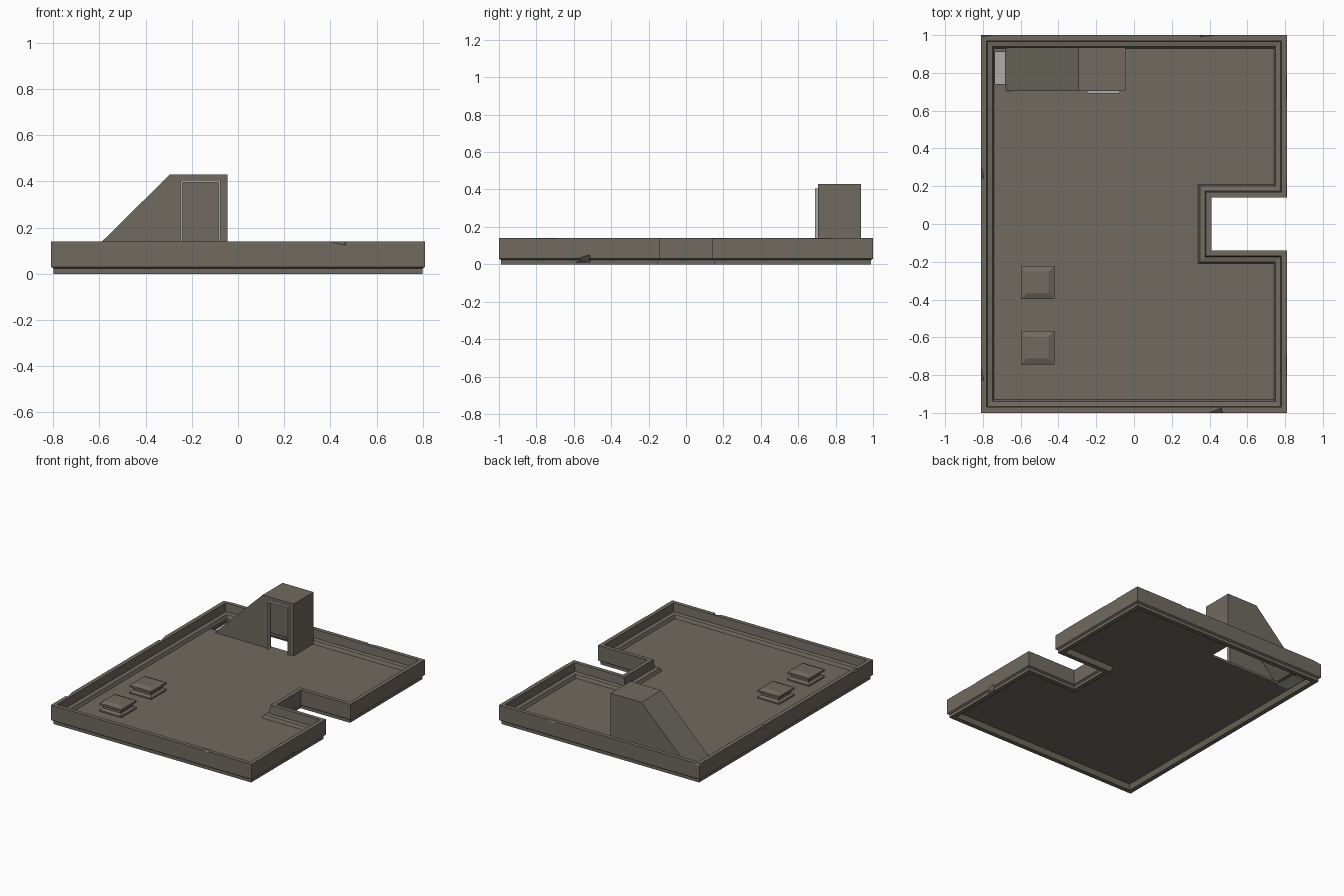
import bpy, bmesh
from mathutils import Vector, Matrix, Euler

if "Cube" in bpy.data.objects:
    bpy.data.objects.remove(bpy.data.objects["Cube"])


def material(name, rgb):
    m = bpy.data.materials.new(name)
    m.diffuse_color = (*rgb, 1)
    m.use_nodes = True
    m.node_tree.nodes["Principled BSDF"].inputs["Base Color"].default_value = m.diffuse_color
    return m


CONCRETE = material("weathered concrete", (0.160, 0.145, 0.118))
PALE = material("pale grey paint", (0.42, 0.42, 0.41))


def finish(name, bm, mat):
    bmesh.ops.recalc_face_normals(bm, faces=bm.faces)
    me = bpy.data.meshes.new(name)
    bm.to_mesh(me)
    bm.free()
    me.materials.append(mat)
    ob = bpy.data.objects.new(name, me)
    bpy.context.collection.objects.link(ob)
    return ob


def box(name, lo, hi, mat=CONCRETE, rot=(0, 0, 0)):
    lo, hi = Vector(lo), Vector(hi)
    bm = bmesh.new()
    bmesh.ops.create_cube(bm, size=1, matrix=Matrix.LocRotScale(
        (lo + hi) / 2, Euler(rot), hi - lo))
    return finish(name, bm, mat)


def cut(ob, cutters):
    for c in cutters:
        mod = ob.modifiers.new("cut", 'BOOLEAN')
        mod.object, mod.operation, mod.solver = c, 'DIFFERENCE', 'EXACT'
    bpy.context.view_layer.update()
    dg = bpy.context.evaluated_depsgraph_get()
    me = bpy.data.meshes.new_from_object(ob.evaluated_get(dg))
    ob.modifiers.clear()
    ob.data = me
    for c in cutters:
        bpy.data.objects.remove(c)


def outline(d):
    """Roof outline with the side notch, inset by d."""
    x, y, nx, ny = 0.81 - d, 1 - d, 0.41 - d, 0.14 + d
    return [(-x, -y), (x, -y), (x, -ny), (nx, -ny),
            (nx, ny), (x, ny), (x, y), (-x, y)]


def prism_y(name, profile, y0, y1):
    """Extrude an x-z profile along y."""
    bm = bmesh.new()
    a, b = ([bm.verts.new((x, y, z)) for x, z in profile] for y in (y0, y1))
    n = len(profile)
    bm.faces.new(a)
    bm.faces.new(b)
    for i in range(n):
        j = (i + 1) % n
        bm.faces.new((a[i], a[j], b[j], b[i]))
    return finish(name, bm, CONCRETE)


# Roof slab: parapet profile swept round the outline, capped above and below
section = [(0.07, 0.052), (0.06, 0.075), (0.035, 0.08), (0.03, 0.14), (0, 0.14),
           (0, 0.03), (0.012, 0.022), (0.012, 0), (0.045, 0), (0.06, 0.035)]
bm = bmesh.new()
rings = [[bm.verts.new((x, y, z)) for x, y in outline(d)] for d, z in section]
for r, s in zip(rings, rings[1:]):
    for i in range(8):
        j = (i + 1) % 8
        bm.faces.new((r[i], r[j], s[j], s[i]))
bm.faces.new(rings[0])
bm.faces.new(rings[-1])
roof = finish("roof_slab", bm, CONCRETE)

# Stairwell hole and chips knocked out of the parapet edges
cutters = [box("stairwell_cutter", (-0.735, 0.74, -0.1), (-0.06, 0.91, 0.07))]
chips = [(0.41, -1, 0.14), (0.41, 1, 0.14), (-0.81, -0.77, 0.14), (0.81, -0.75, 0.14),
         (0.81, 0.72, 0.14), (-0.81, 0.3, 0.14), (-0.76, 1, 0.14), (0.81, 0.16, 0.14),
         (0.81, -0.57, 0.03)]
for x, y, z in chips:
    along_x = abs(y) == 1
    s = 0.02
    h = (0.06, s, s) if along_x else (s, 0.06, s)
    rot = (0.6, 0.12, 0.22) if along_x else (0.12, 0.6, 0.22)
    out = Vector((0, y * 0.013, 0) if along_x else (x * 0.016, 0, 0))
    c = Vector((x, y, z + (0.013 if z > 0.1 else -0.013))) + out
    cutters.append(box("chip_cutter", c - Vector(h), c + Vector(h), rot=rot))
cut(roof, cutters)

# Stair house: hollow wedge, open underneath, with a doorway in front
house = prism_y("stair_house", [(-0.68, 0.05), (-0.045, 0.05), (-0.045, 0.43),
                                (-0.295, 0.43)], 0.705, 0.935)
cut(house, [
    prism_y("inside_cutter", [(-0.66, 0.03), (-0.06, 0.03), (-0.06, 0.415),
                              (-0.288, 0.415)], 0.722, 0.918),
    box("door_cutter", (-0.24, 0.65, 0.052), (-0.085, 0.75, 0.395))])

# Door frame around the doorway
for name, lo, hi in [("left", (-0.25, 0.05), (-0.24, 0.405)),
                     ("right", (-0.085, 0.05), (-0.075, 0.405)),
                     ("top", (-0.24, 0.395), (-0.085, 0.405))]:
    box("door_frame_" + name, (lo[0], 0.69, lo[1]), (hi[0], 0.722, hi[1]), PALE)

# Pale landing seen through the lower end of the stairwell
box("stair_landing", (-0.735, 0.74, 0.022), (-0.64, 0.91, 0.03), PALE)

# Roof vents: flared foot, narrow waist, overhanging cap with sloped top
for n, y in enumerate((-0.31, -0.655)):
    bm = bmesh.new()
    prof = [(0.088, 0.05), (0.088, 0.062), (0.072, 0.075), (0.072, 0.09),
            (0.088, 0.098), (0.088, 0.112), (0.058, 0.125)]
    rings = [[bm.verts.new((-0.51 + sx * r, y + sy * r, z))
              for sx, sy in ((-1, -1), (1, -1), (1, 1), (-1, 1))] for r, z in prof]
    for r, s in zip(rings, rings[1:]):
        for i in range(4):
            j = (i + 1) % 4
            bm.faces.new((r[i], r[j], s[j], s[i]))
    bm.faces.new(rings[0])
    bm.faces.new(rings[-1])
    finish(f"roof_vent_{n + 1}", bm, CONCRETE)
